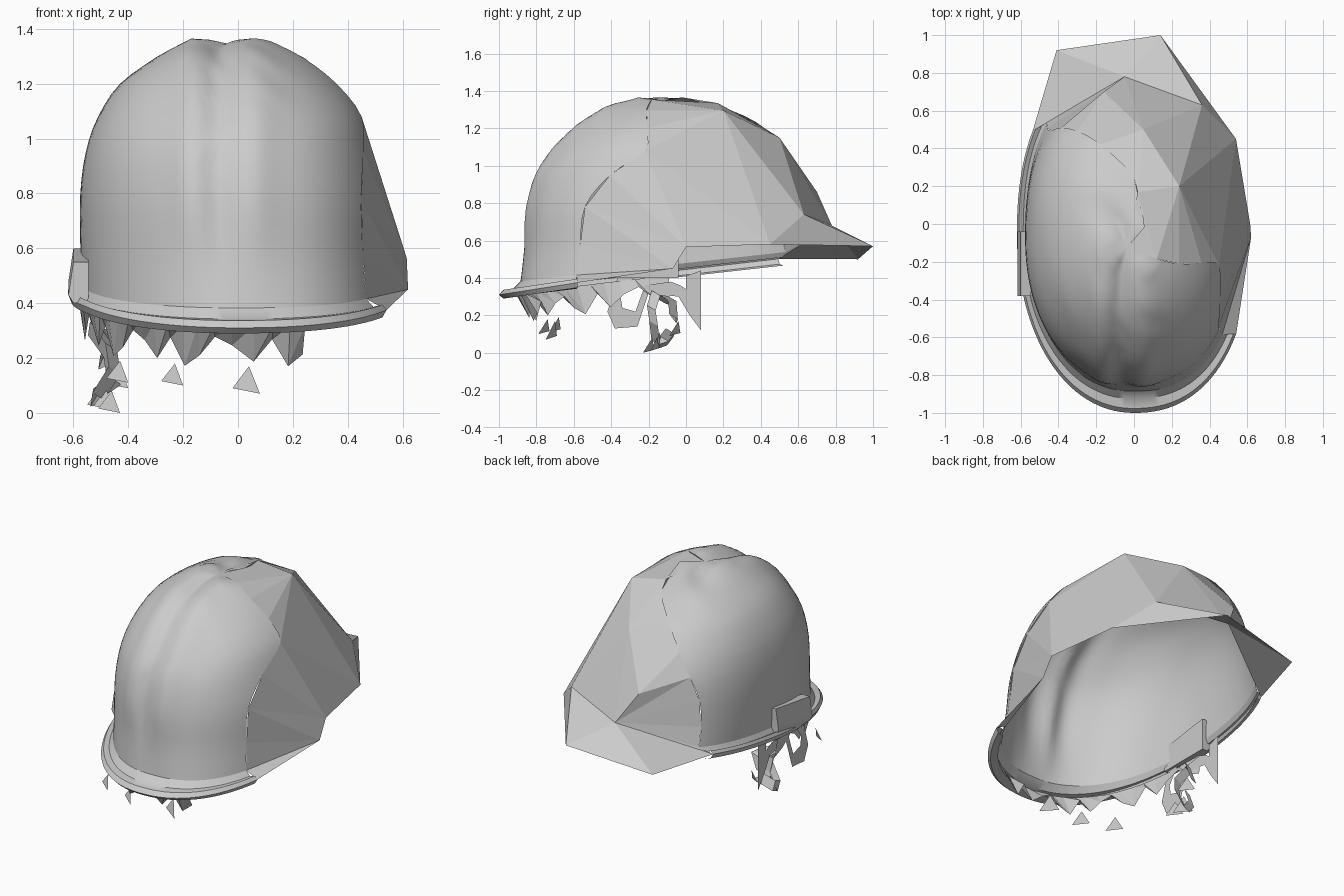
import bpy, bmesh, math
from mathutils import Vector as V

old = bpy.data.objects.get("Cube")
if old:
    bpy.data.objects.remove(old, do_unlink=True)

grey = bpy.data.materials.new("plain_grey")
grey.use_nodes = True
grey.diffuse_color = (0.6, 0.6, 0.6, 1)
grey.node_tree.nodes["Principled BSDF"].inputs["Base Color"].default_value = (0.6, 0.6, 0.6, 1)


def make(name, verts, faces, smooth=0):
    bm = bmesh.new()
    vs = [bm.verts.new(v) for v in verts]
    for f in faces:
        bm.faces.new([vs[i] for i in f])
    bmesh.ops.remove_doubles(bm, verts=bm.verts, dist=1e-4)
    bmesh.ops.recalc_face_normals(bm, faces=bm.faces)
    # Keep open sheets facing away from the middle of the helmet
    mid = V((0, 0, 0.5))
    if sum((f.calc_center_median() - mid).dot(f.normal) * f.calc_area() for f in bm.faces) < 0:
        bmesh.ops.reverse_faces(bm, faces=bm.faces)
    me = bpy.data.meshes.new(name)
    bm.to_mesh(me)
    bm.free()
    ob = bpy.data.objects.new(name, me)
    bpy.context.collection.objects.link(ob)
    me.materials.append(grey)
    if smooth:
        bpy.ops.object.select_all(action='DESELECT')
        ob.select_set(True)
        bpy.context.view_layer.objects.active = ob
        bpy.ops.object.shade_smooth_by_angle(angle=math.radians(smooth))
    return ob


def grid(rows):
    n = len(rows[0])
    verts = [p for r in rows for p in r]
    faces = [(i * n + j, i * n + j + 1, i * n + n + j + 1, i * n + n + j)
             for i in range(len(rows) - 1) for j in range(n - 1)]
    return verts, faces


# Dome levels: height, left, right, front, back, start angle, end angle
LEVELS = [(0.48, -.57, .55, -.885, .78, -35, -220),
          (0.62, -.575, .54, -.86, .74, -35, -221),
          (0.80, -.575, .53, -.84, .70, -34, -224),
          (0.95, -.555, .50, -.79, .66, -25, -230),
          (1.08, -.51, .46, -.705, .58, -12, -238),
          (1.20, -.43, .37, -.585, .45, -14, -250),
          (1.295, -.30, .25, -.44, .24, -18, -275),
          (1.345, -.17, .13, -.27, .0, -20, -300)]
COLS = 64


def sgn_pow(v, e):
    return math.copysign(abs(v) ** e, v)


def ribbed(p):
    # Two raised ribs with a channel between them
    bump = (math.exp(-((p.x + .18) / .06) ** 2) + math.exp(-((p.x - .06) / .07) ** 2)
            - math.exp(-((p.x + .07) / .04) ** 2))
    fade = min(1, max(0, (p.z - .45) / .3)) * min(1, max(0, (.3 - p.y) / .3))
    return p + (p - V((p.x, -.05, .5))).normalized() * bump * .02 * fade


def dome_point(i, deg):
    z, left, right, front, back, _, _ = LEVELS[i]
    a = math.radians(deg)
    # The right front corner is rounder than the rest
    power = .94 if -180 < deg < -90 else .8 + .025 * i
    x = (left + right) / 2 + (right - left) / 2 * sgn_pow(math.cos(a), power)
    y = (front + back) / 2 + (back - front) / 2 * sgn_pow(math.sin(a), power)
    lean = .11 * y * (1 - i / 3) if i < 3 else 0
    return ribbed(V((x, y, z + lean)))


def level_row(i):
    s, e = LEVELS[i][5:]
    return [dome_point(i, s + (e - s) * j / COLS) for j in range(COLS + 1)]


rows = [level_row(i) for i in range(len(LEVELS))]
apex = ribbed(V((-.04, -.13, 1.355)))
# Extra levels for a rounder dome, from a cubic through neighbouring levels
fine = []
for i in range(len(rows) - 1):
    a, b, c, d = rows[max(i - 1, 0)], rows[i], rows[i + 1], rows[min(i + 2, len(rows) - 1)]
    for t in (0, 1 / 3, 2 / 3):
        fine.append([q + .5 * t * ((r - p) + t * ((2 * p - 5 * q + 4 * r - s) + t * (3 * (q - r) + s - p)))
                     for p, q, r, s in zip(a, b, c, d)])
fine += [rows[-1], [p.lerp(apex, .5) + V((0, 0, .005)) for p in rows[-1]], [apex] * (COLS + 1)]
make("dome_shell", *grid(fine), smooth=50)


# Brim: rolled lip following the foot of the dome
def brim_section(j):
    p = rows[0][j]
    deg = -31 - 181 * j / COLS
    a = math.radians(deg)
    power = .96 if -180 < deg < -90 else .88
    ox, oy = .62 * sgn_pow(math.cos(a), power), -.05 + .95 * sgn_pow(math.sin(a), power)
    o = V((ox, oy, min(.31 + .155 * (oy + 1), .33 + .115 * (oy + 1))))
    low = V((0, 0, -.035))
    return [p, p.lerp(o, .35) + V((0, 0, -.015)), p.lerp(o, .8) + V((0, 0, .012)), o,
            p.lerp(o, .8) + low, p.lerp(o, .25) + low * 1.8]


sections = [brim_section(j) for j in range(COLS + 1)]
make("front_brim", *grid(sections), smooth=40)

# Faceted panels that close the left side and the back
r = [row[0] for row in rows]
l = [row[-1] for row in rows]
brim_start, brim_end = sections[0][3], sections[-1][3]
L, M, H = V((.62, -.07, .45)), V((.615, 0, .565)), V((.54, .45, .58))
C, B, D = V((.36, .63, .74)), V((.05, .5, 1.15)), V((-.05, .78, .68))
G, F = V((.14, 1, .57)), V((-.41, .92, .50))
crown, shoulder = V((.02, .17, 1.335)), V((.24, .2, 1.295))
ridge = V((-.16, .70, .86))


def fan(hub, ring):
    return [(hub, a, b) for a, b in zip(ring, ring[1:])]


def panels(name, tris):
    verts = [p for t in tris for p in t]
    make(name, verts, [(k, k + 1, k + 2) for k in range(0, len(verts), 3)])


panels("side_panel", fan(L, [brim_start, r[0], r[1], r[2], M]) + fan(M, r[2:5] + [H])
       + fan(H, [r[4], shoulder, C, G]) + fan(shoulder, r[4:8] + [crown]))
panels("back_panel", fan(crown, [r[7], apex, l[7], l[6], B, shoulder])
       + fan(B, [l[6], l[5], ridge, D, C, shoulder]) + fan(C, [shoulder, H])
       + fan(ridge, [D] + l[3:6]) + fan(D, l[3::-1]))
panels("back_brim", fan(D, [l[0], brim_end, F, G, C]))

# Torn suspension band hanging inside the brim
band = []
DROPS = (.11, .15, .05, .13, .07, .04)
for j in range(12, 50, 2):
    top0, top1 = (sections[k][5] + V((0, 0, .015)) for k in (j, j + 2))
    a, b = (V((q.x * .96, q.y * .92, q.z - DROPS[k // 2 % 6]))
            for q, k in ((top0, j), (top1, j + 2)))
    band += [(top0, top1, b), (top0, b, a)]
panels("suspension_band", band)

# Side flap below the bracket, around an opening
ring_out = [(.08, .44), (.08, .12), (.02, .2), (-.04, .30), (-.2, .32), (-.26, .14), (-.38, .13), (-.42, .22), (-.36, .42)]
ring_in = [(.0, .41), (.0, .34), (-.03, .36), (-.08, .38), (-.22, .36), (-.27, .22), (-.34, .24), (-.35, .30), (-.28, .40)]
flap = [[V((-.56, y, z)) for y, z in ring] for ring in (ring_out, ring_in)]
make("side_flap", *grid(flap))

# Crumpled strap knob and loose scraps
knob = []
for i in range(9):
    a = math.radians(40 * i)
    wob = 1 + .2 * math.sin(i * 2.3)
    c = V((-.49 + .04 * math.sin(i * 1.7), -.12 + .06 * wob * math.cos(a), .18 + .13 * wob * math.sin(a)))
    knob.append([c + V((.03 * math.cos(k), .03 * math.cos(k + 1), .03 * math.sin(k))) for k in (0, 2, 4, 6.283)])
make("strap_knob", *grid(knob))

scraps = []
for x, y, z, s in ((-.24, -.76, .14, .08), (.03, -.72, .12, .1), (-.47, -.2, .04, .08),
                   (-.5, -.16, .06, .1), (-.44, -.7, .15, .08), (-.44, -.06, .13, .08)):
    p = V((x, y, z))
    scraps.append((p + V((-s / 2, .03, -s * .3)), p + V((s / 2, -.03, -s * .5)), p + V((.01, .02, s / 2))))
panels("loose_scraps", scraps)

# Accessory bracket on the right side
ends = [[V((x, y, z)) for x, z in ((-.545, z0), (-.60, z0), (-.618, z0 - .12), (-.60, .40), (-.545, .40), (-.545, z0))]
        for y, z0 in ((-.38, .55), (-.04, .60))]
v, f = grid(ends)
make("side_bracket", v, f + [tuple(range(5)), tuple(range(6, 11))])
